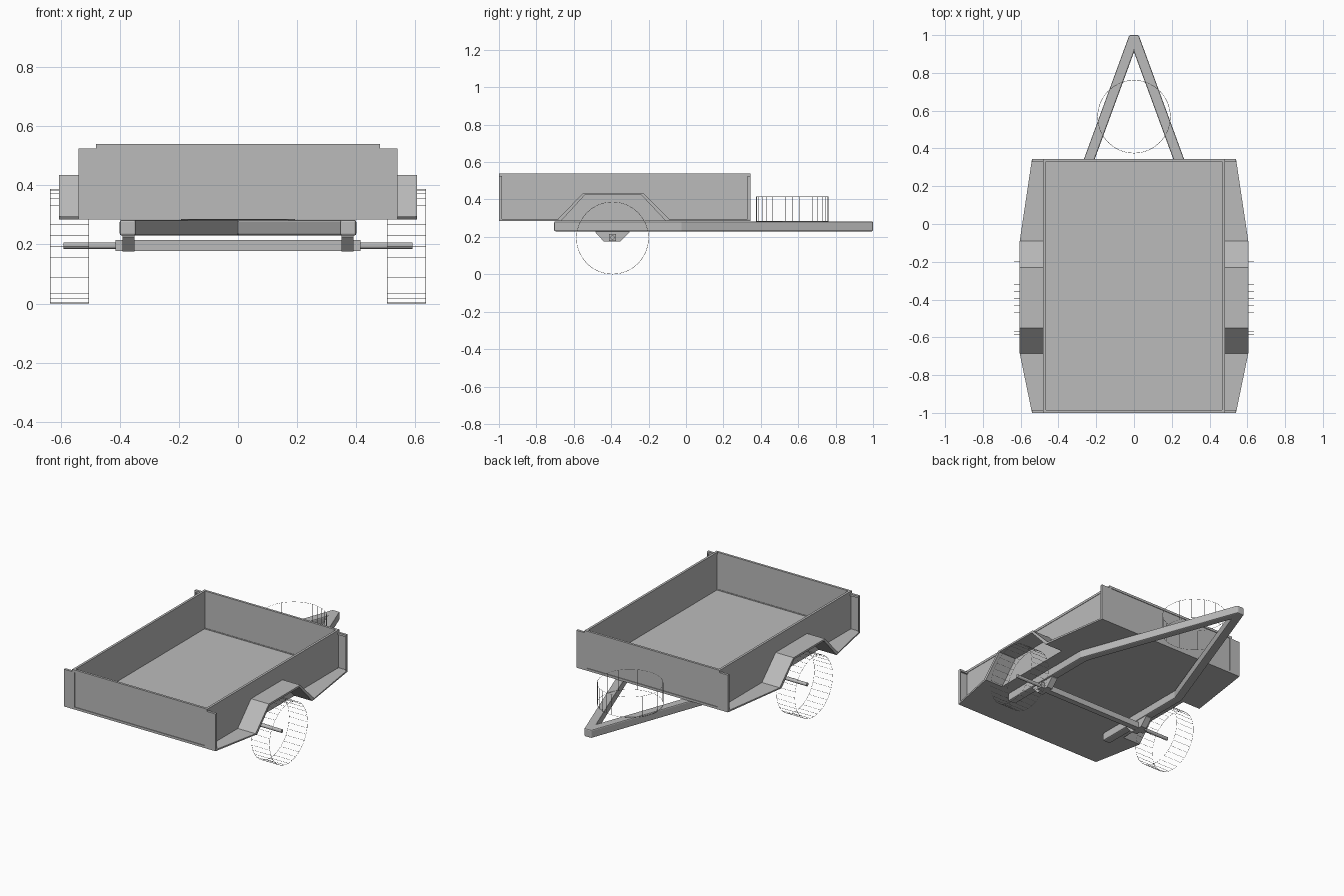
import bpy, bmesh, math
from mathutils import Matrix

if "Cube" in bpy.data.objects:
    bpy.data.objects.remove(bpy.data.objects["Cube"])

grey = bpy.data.materials.new("plain grey")
grey.diffuse_color = (0.5, 0.5, 0.5, 1)
grey.use_nodes = True
grey.node_tree.nodes["Principled BSDF"].inputs["Base Color"].default_value = grey.diffuse_color


def make(name, bm, mirror=False):
    bmesh.ops.recalc_face_normals(bm, faces=bm.faces[:])
    me = bpy.data.meshes.new(name)
    bm.to_mesh(me)
    bm.free()
    me.materials.append(grey)
    ob = bpy.data.objects.new(name, me)
    bpy.context.collection.objects.link(ob)
    if mirror:
        ob.modifiers.new("mirror", 'MIRROR')
    return ob


def loft(name, rings, mirror=False):
    """Closed cross-section rings joined by quads and capped."""
    bm = bmesh.new()
    vs = [[bm.verts.new(p) for p in r] for r in rings]
    n = len(rings[0])
    for a, b in zip(vs, vs[1:]):
        for i in range(n):
            j = (i + 1) % n
            bm.faces.new((a[i], a[j], b[j], b[i]))
    bm.faces.new(vs[0])
    bm.faces.new(vs[-1])
    return make(name, bm, mirror)


def box(name, x0, x1, y0, y1, z0, z1, mirror=False):
    ring = lambda z: [(x0, y0, z), (x1, y0, z), (x1, y1, z), (x0, y1, z)]
    return loft(name, [ring(z0), ring(z1)], mirror)


FRONT, BACK = -1.0, 0.345
LOW, TOP = 0.285, 0.54

# Bed: floor, side walls and their top rims
box("bed_floor", -0.478, 0.478, FRONT + .002, BACK - .002, LOW, LOW + .01)
box("side_wall", 0.470, 0.478, FRONT + .005, BACK - .005, LOW, TOP - .002, True)
box("side_top_rim", 0.466, 0.481, FRONT, BACK, TOP - .015, TOP, True)

# End walls: inset panel, frame bars and side flanges with folded lips
for end, y, s in (("front", FRONT, 1), ("back", BACK, -1)):
    def span(a, b):
        return sorted((y + s * a, y + s * b))
    box(end + "_panel", -0.475, 0.475, *span(.004, .012), LOW, TOP - .002)
    box(end + "_top_rim", -0.48, 0.48, *span(0, .015), TOP - .015, TOP)
    box(end + "_bottom_rail", -0.48, 0.48, *span(0, .015), LOW, LOW + .015)
    box(end + "_flange", 0.465, 0.54, *span(0, .005), LOW, .525, True)
    box(end + "_flange_top_lip", 0.48, 0.54, *span(0, .016), .512, .525, True)
    box(end + "_flange_side_lip", 0.535, 0.54, *span(0, .016), LOW, .525, True)

# Folded mudguards, tapering in plan towards both ends
upper = [(-1, .295), (-.685, .295), (-.55, .435), (-.23, .435), (-.09, .295), (BACK, .295)]
lower = [(-1, .285), (-.668, .285), (-.542, .423), (-.238, .423), (-.108, .285), (BACK, .285)]
outer = [.54, .605, .605, .605, .605, .54]
loft("mudguard", [[(.474, *u), (x, *u), (x, *l), (.474, *l)]
                  for u, l, x in zip(upper, lower, outer)], True)

# A-shaped drawbar and chassis rails
plan = [(.345, -.705), (.40, -.705), (.40, -.025), (.025, 1), (0, 1), (0, .91), (.345, -.03)]
rails = loft("drawbar_rails", [[(x, y, z) for x, y in plan] for z in (.23, .283)], True)
bm = bmesh.new()
bm.from_mesh(rails.data)
seam = [f for f in bm.faces if all(abs(v.co.x) < 1e-6 for v in f.verts)]
bmesh.ops.delete(bm, geom=seam, context='FACES')
bm.to_mesh(rails.data)
bm.free()
bev = rails.modifiers.new("rounded edges", 'BEVEL')
bev.width = .007
bev.segments = 2
bev.limit_method = 'ANGLE'
bev.angle_limit = math.radians(50)

# Axle beam, stub spindles and trapezoid hangers
AY, AZ = -0.393, 0.196
box("axle_beam", -.415, .415, AY - .019, AY + .019, AZ - .019, AZ + .019)
bm = bmesh.new()
bmesh.ops.create_cone(bm, cap_ends=True, segments=16, radius1=.011, radius2=.011, depth=.18,
                      matrix=Matrix.Translation((.50, AY, AZ)) @ Matrix.Rotation(math.pi / 2, 4, 'Y'))
make("axle_spindle", bm, True)
hanger = [(-.485, .232), (-.485, .225), (-.44, .176), (-.35, .176), (-.302, .225), (-.302, .232)]
loft("axle_hanger", [[(x, y, z) for y, z in hanger] for x in (.35, .39)], True)


# Wheels are open wire drums
def wire_wheel(name, centre, rot, mirror=False):
    bm = bmesh.new()
    bmesh.ops.create_cone(bm, cap_ends=False, segments=32, radius1=.193, radius2=.193, depth=.13,
                          matrix=Matrix.Translation(centre) @ rot)
    ob = make(name, bm, mirror)
    wire = ob.modifiers.new("wire", 'WIREFRAME')
    wire.thickness = .002
    wire.use_even_offset = False
    wire.use_boundary = True
    return ob


wire_wheel("road_wheel", (.57, AY, .194), Matrix.Rotation(math.pi / 2, 4, 'Y'), True)
wire_wheel("spare_wheel", (0, .568, .349), Matrix.Identity(4))
